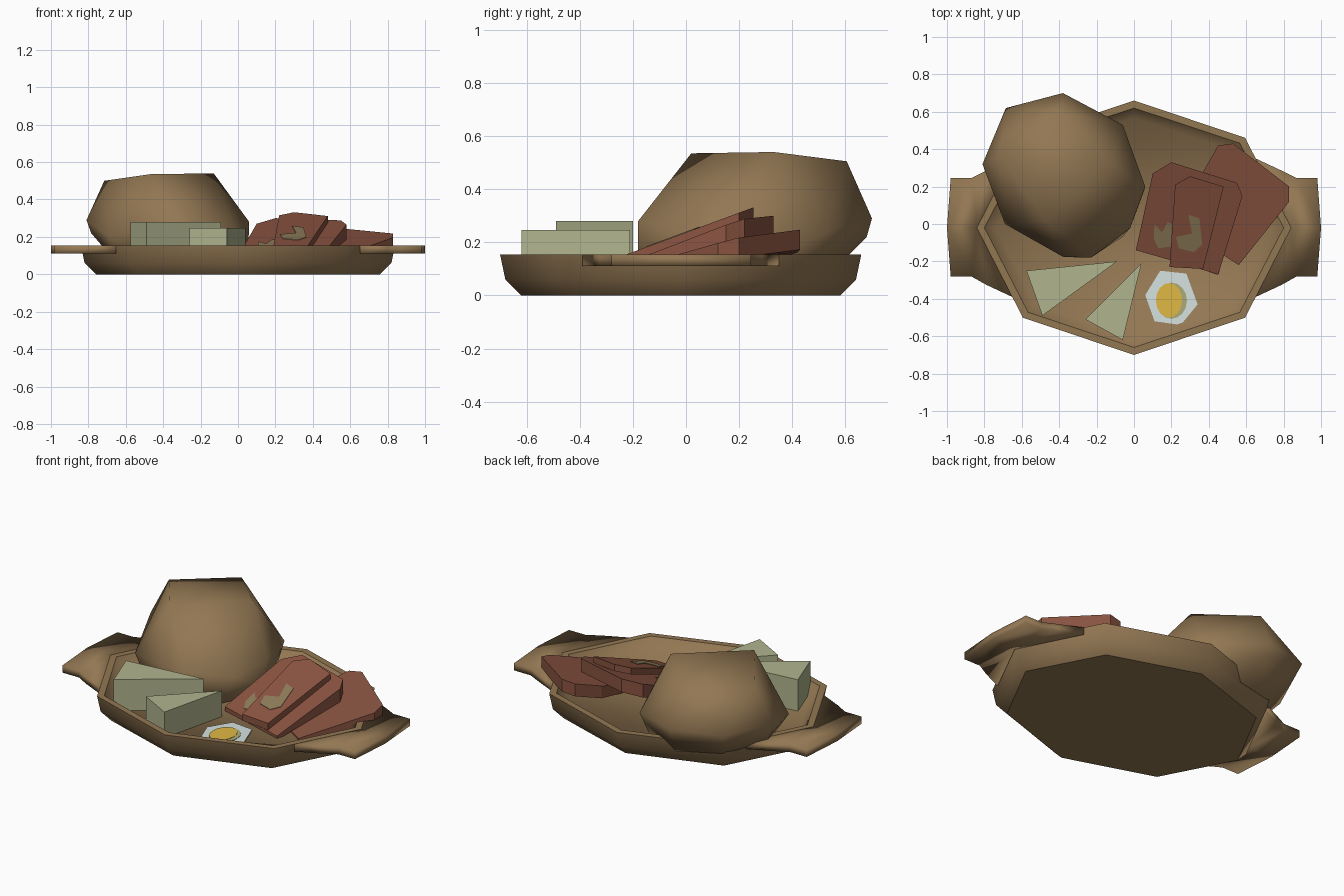
import bpy, bmesh, math

if "Cube" in bpy.data.objects:
    bpy.data.objects.remove(bpy.data.objects["Cube"])


def material(name, rgb):
    m = bpy.data.materials.new(name)
    m.diffuse_color = (*rgb, 1)
    m.use_nodes = True
    m.node_tree.nodes["Principled BSDF"].inputs["Base Color"].default_value = m.diffuse_color
    return m


BROWN = material("warm brown", (0.29, 0.185, 0.086))
MEAT = material("cooked meat red", (0.255, 0.088, 0.053))
FAT = material("fat tan", (0.27, 0.20, 0.10))
CHEESE = material("pale cheese", (0.44, 0.46, 0.27))
WHITE = material("egg white", (0.66, 0.76, 0.75))
YOLK = material("yolk yellow", (0.75, 0.48, 0.06))
RING = material("yolk edge olive", (0.42, 0.41, 0.19))
FLOOR = 0.09


def finish(name, bm, mat, angle=0):
    bmesh.ops.recalc_face_normals(bm, faces=bm.faces[:])
    me = bpy.data.meshes.new(name)
    bm.to_mesh(me)
    bm.free()
    me.materials.append(mat)
    if angle:
        for p in me.polygons:
            p.use_smooth = True
        me.set_sharp_from_angle(angle=math.radians(angle))
    ob = bpy.data.objects.new(name, me)
    bpy.context.collection.objects.link(ob)
    return ob


def ring(cx, cy, z, rx, ry):
    return [(cx + rx * math.cos(i * math.pi / 4), cy + ry * math.sin(i * math.pi / 4), z)
            for i in range(8)]


def prism(name, outline, top, bottom, mat, angle=0):
    """Outline extruded between two height functions of x, y."""
    bm = bmesh.new()
    up = [bm.verts.new((x, y, top(x, y))) for x, y in outline]
    low = [bm.verts.new((x, y, bottom(x, y))) for x, y in outline]
    bm.faces.new(up)
    bm.faces.new(low[::-1])
    for i in range(len(up)):
        j = (i + 1) % len(up)
        bm.faces.new((low[i], low[j], up[j], up[i]))
    return finish(name, bm, mat, angle)


def flat(z):
    return lambda x, y: z


def plane(x0, y0, z0, sx, sy):
    return lambda x, y: z0 + sx * (x - x0) + sy * (y - y0)


# Oval eight-sided tray with raised rim
C = -0.02
bm = bmesh.new()
loops = [[bm.verts.new(p) for p in ring(0, C, z, rx, ry)] for z, rx, ry in
         ((0.0, 0.76, 0.60), (0.06, 0.82, 0.66), (0.155, 0.84, 0.68),
          (0.155, 0.80, 0.64), (FLOOR, 0.74, 0.585))]
for a, b in zip(loops, loops[1:]):
    for i in range(8):
        j = (i + 1) % 8
        bm.faces.new((a[i], a[j], b[j], b[i]))
bm.faces.new(loops[0][::-1])
bm.faces.new(loops[-1])
tray = finish("tray", bm, BROWN, 56)
for p in tray.data.polygons:
    if abs(p.normal.z) > 0.95 and abs(p.center.z - FLOOR) > 0.01:
        p.use_smooth = False

# Handles at both ends, inner edge following the rim
for side, label in ((-1, "left"), (1, "right")):
    pts = [(0.651, 0.35), (0.79, 0.285), (0.87, 0.245), (0.98, 0.245), (1.0, C),
           (0.98, -0.28), (0.87, -0.28), (0.79, -0.325), (0.651, -0.39), (0.838, C)]
    prism(label + "_handle", [(side * x, y) for x, y in pts],
          flat(0.1545), flat(0.11), BROWN, 100)

# Round loaf: four-cornered top, eight-sided middle, leaning over the rim
loaf = [(-0.47, 0.02, 0.535), (-0.13, 0.33, 0.54), (-0.40, 0.605, 0.505),
        (-0.715, 0.36, 0.50),
        (-0.38, 0.70, 0.29), (-0.685, 0.62, 0.30), (-0.81, 0.32, 0.29),
        (-0.69, 0.0, 0.20), (-0.38, -0.175, 0.27), (-0.23, -0.18, 0.28),
        (-0.02, -0.02, 0.24), (0.06, 0.20, 0.28), (-0.06, 0.53, 0.24),
        (-0.38, 0.68, 0.22), (-0.785, 0.31, 0.22), (-0.28, -0.18, 0.14), (0.055, 0.18, 0.14)]
bm = bmesh.new()
for p in loaf + ring(-0.31, 0.185, FLOOR - 0.01, 0.355, 0.355):
    bm.verts.new(p)
bmesh.ops.convex_hull(bm, input=bm.verts[:])
bmesh.ops.delete(bm, geom=[v for v in bm.verts if not v.link_faces], context='VERTS')
finish("bread_loaf", bm, BROWN, 75)

# Leaning meat slices
slices = {
    "lower_meat_slice": ([(0.01, -0.14), (0.22, -0.20), (0.45, -0.27), (0.58, 0.15),
                          (0.55, 0.22), (0.20, 0.33), (0.10, 0.27)],
                         plane(0.2, 0.33, 0.30, 0.08, 0.36), 0.08),
    "upper_meat_slice": ([(0.19, -0.23), (0.37, -0.24), (0.48, 0.20), (0.30, 0.255),
                          (0.22, 0.21)],
                         plane(0.3, 0.25, 0.33, 0.0, 0.37), 0.04),
    "side_meat_slice": ([(0.30, -0.05), (0.56, -0.22), (0.83, 0.12), (0.83, 0.20),
                         (0.53, 0.43), (0.45, 0.42), (0.37, 0.28)],
                        plane(0.48, 0.42, 0.24, 0.10, 0.26), 0.075),
}
for name, (outline, top, thick) in slices.items():
    prism(name, outline, lambda x, y: max(top(x, y), FLOOR + 0.01),
          lambda x, y: max(top(x, y) - thick, FLOOR - 0.01), MEAT)

# Fat marks lying on the slices
marks = {
    "lower_meat_slice": [(0.11, 0.0), (0.105, -0.08), (0.13, -0.13), (0.20, -0.12),
                         (0.205, 0.0), (0.18, 0.01), (0.15, -0.045)],
    "upper_meat_slice": [(0.225, -0.07), (0.24, -0.13), (0.32, -0.15), (0.365, -0.11),
                         (0.35, 0.03), (0.29, 0.05), (0.31, -0.05)],
}
for name, outline in marks.items():
    top = slices[name][1]
    prism(name + "_fat_mark", outline, lambda x, y: top(x, y) + 0.003,
          lambda x, y: top(x, y) - 0.003, FAT)

# Cheese wedges
prism("back_cheese_wedge", [(-0.575, -0.25), (-0.49, -0.49), (-0.09, -0.20)],
      flat(0.28), flat(FLOOR - 0.01), CHEESE)
prism("front_cheese_wedge", [(-0.26, -0.51), (-0.06, -0.62), (0.04, -0.21)],
      flat(0.247), flat(FLOOR - 0.01), CHEESE)


# Egg slice: white, olive edge and yolk
def disc(cx, cy, rx, ry, n):
    return [(cx + rx * math.cos(2 * math.pi * i / n), cy + ry * math.sin(2 * math.pi * i / n))
            for i in range(n)]


prism("egg_white", [(0.06, -0.38), (0.11, -0.52), (0.25, -0.54), (0.34, -0.43),
                    (0.28, -0.265), (0.14, -0.25)], flat(0.098), flat(0.089), WHITE)
prism("yolk_edge", disc(0.20, -0.41, 0.083, 0.097, 16), flat(0.100), flat(0.097), RING)
prism("egg_yolk", disc(0.187, -0.408, 0.07, 0.092, 16), flat(0.102), flat(0.099), YOLK)
